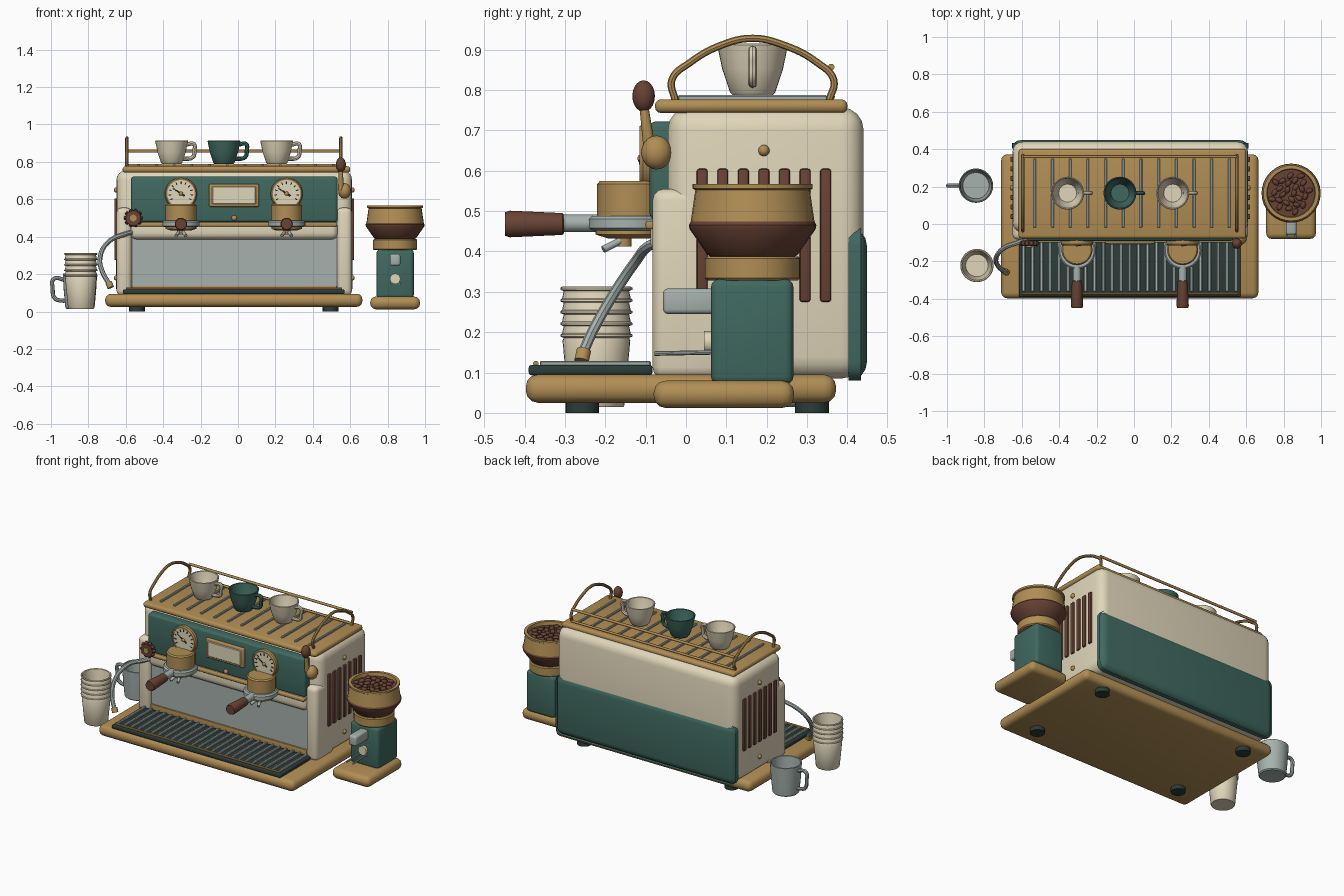
import bpy, bmesh, math, random
from mathutils import Vector

if "Cube" in bpy.data.objects:
    bpy.data.objects.remove(bpy.data.objects["Cube"])

random.seed(4)


def material(name, r, g, b):
    m = bpy.data.materials.new(name)
    m.diffuse_color = (r, g, b, 1)
    m.use_nodes = True
    m.node_tree.nodes["Principled BSDF"].inputs["Base Color"].default_value = m.diffuse_color
    return m


CREAM = material("cream", .75, .67, .49)
GOLD = material("brass", .44, .27, .09)
GREEN = material("green", .05, .14, .115)
BROWN = material("wood", .14, .055, .035)
STEEL = material("steel", .38, .44, .42)
DARK = material("dark", .025, .045, .04)


def add(name, bm, mat, loc=(0, 0, 0), rot=(0, 0, 0)):
    bmesh.ops.recalc_face_normals(bm, faces=bm.faces)
    me = bpy.data.meshes.new(name)
    bm.to_mesh(me)
    bm.free()
    me.materials.append(mat)
    ob = bpy.data.objects.new(name, me)
    ob.location, ob.rotation_euler = loc, rot
    bpy.context.collection.objects.link(ob)
    return ob


def box(name, x, y, z, mat, bevel=0, seg=3):
    bm = bmesh.new()
    bmesh.ops.create_cube(bm, size=1)
    for v in bm.verts:
        v.co = [r[0] + (c + .5) * (r[1] - r[0]) for r, c in zip((x, y, z), v.co)]
    if bevel:
        bmesh.ops.bevel(bm, geom=bm.edges[:], offset=bevel, segments=seg, profile=.5, affect='EDGES')
    return add(name, bm, mat)


def lathe(name, profile, loc, mat, rot=(0, 0, 0), seg=32):
    """Spin (radius, height) points about z; open ends are closed on the axis."""
    bm = bmesh.new()
    pts = [(0, profile[0][1])] + list(profile) + [(0, profile[-1][1])]
    vs = [bm.verts.new((r, 0, h)) for r, h in pts]
    es = [bm.edges.new(p) for p in zip(vs, vs[1:])]
    bmesh.ops.spin(bm, geom=vs + es, cent=(0, 0, 0), axis=(0, 0, 1), angle=2 * math.pi, steps=seg)
    bmesh.ops.remove_doubles(bm, verts=bm.verts, dist=1e-5)
    return add(name, bm, mat, loc, rot)


def rod(name, a, b, r1, mat, r2=None, seg=20):
    a, b = Vector(a), Vector(b)
    d = b - a
    return lathe(name, [(r1, 0), (r1 if r2 is None else r2, d.length)], a, mat,
                 d.to_track_quat('Z', 'Y').to_euler(), seg)


def ball(name, loc, size, mat, rot=(0, 0, 0), seg=16):
    bm = bmesh.new()
    bmesh.ops.create_uvsphere(bm, u_segments=seg, v_segments=seg // 2 + 2, radius=1)
    bmesh.ops.scale(bm, vec=size, verts=bm.verts)
    return add(name, bm, mat, loc, rot)


def tube(name, pts, r, mat):
    cu = bpy.data.curves.new(name, 'CURVE')
    cu.dimensions, cu.bevel_depth, cu.bevel_resolution = '3D', r, 2
    cu.resolution_u, cu.use_fill_caps = 6, True
    sp = cu.splines.new('BEZIER')
    sp.bezier_points.add(len(pts) - 1)
    for bp, p in zip(sp.bezier_points, pts):
        bp.co, bp.handle_left_type, bp.handle_right_type = p, 'AUTO', 'AUTO'
    tmp = bpy.data.objects.new(name + "_curve", cu)
    bpy.context.collection.objects.link(tmp)
    bpy.context.view_layer.update()
    me = bpy.data.meshes.new_from_object(tmp)
    bpy.data.objects.remove(tmp)
    ob = bpy.data.objects.new(name, me)
    me.materials.clear()
    me.materials.append(mat)
    bpy.context.collection.objects.link(ob)


FRONT = (math.pi / 2, 0, 0)  # lathe axis pointing to -y

# base and feet
box("base", (-.71, .665), (-.397, .372), (.025, .095), GOLD, .03)
for x in (-.54, .495):
    for y in (-.257, .312):
        rod("foot", (x, y, 0), (x, y, .04), .042, DARK)

# body, cheeks, rear panel, splash plate
box("body", (-.65, .61), (-.045, .44), (.085, .757), CREAM, .055, 4)
for x in ((-.65, -.568), (.528, .61)):
    box("cheek", x, (-.083, .1), (.085, .555), CREAM, .028)
box("rear_panel", (-.652, .612), (.388, .448), (.08, .46), GREEN, .045, 4)
box("splash_plate", (-.568, .528), (-.055, 0), (.09, .41), STEEL)
box("splash_trim", (-.568, .528), (-.065, -.04), (.09, .137), GOLD, .004)
box("head_lip", (-.575, .535), (-.088, .06), (.385, .49), CREAM, .035, 4)
box("head_trim", (-.57, .53), (-.1, -.05), (.455, .476), GOLD, .006)
box("front_panel", (-.572, .532), (-.09, 0), (.478, .722), GREEN, .015)

# drip tray
box("drip_tray", (-.615, .57), (-.39, -.083), (.093, .119), DARK, .008)
for i in range(25):
    x = -.59 + i * 1.135 / 24
    box("tray_slat", (x - .008, x + .008), (-.362, -.087), (.115, .129), STEEL, .003, 1)
rod("tray_rail", (-.6, -.372, .122), (.555, -.372, .122), .007, GOLD, seg=10)

# warming deck, slats and rail
box("warming_deck", (-.617, .6), (-.077, .4), (.743, .777), GOLD, .015)
for i in range(12):
    x = -.53 + i * 1.04 / 11
    box("deck_slat", (x - .007, x + .007), (-.02, .35), (.772, .787), STEEL, .003, 1)
arch = [(-.027, .775), (-.035, .825), (.01, .868), (.09, .912), (.165, .928), (.24, .912),
        (.325, .868), (.366, .825), (.355, .775)]
for x in (-.594, .55):
    tube("rail_arch", [(x, y, z) for y, z in arch], .009, GOLD)
rod("rear_rail", (-.594, .36, .857), (.55, .36, .857), .008, GOLD, seg=12)
rod("deck_edge_bar", (-.594, .362, .783), (.55, .362, .783), .007, GOLD, seg=12)

# side vents and screws
for side, x in ((-1, -.65), (1, .61)):
    for i in range(7):
        y = .04 + i * .051
        box("side_vent", (x - .011, x + .011), (y - .0135, y + .0135), (.275, .605), BROWN, .006, 2)
    for z in (.65, .18):
        ball("side_screw", (x, .193, z), (.014, .014, .014), GOLD)

# gauges, groups and portafilters
for gx in (-.305, .26):
    lathe("gauge_rim", [(.086, 0), (.086, .022), (.08, .03), (.073, .03), (.073, .02)],
          (gx, -.085, .63), GOLD, FRONT)
    lathe("gauge_face", [(.074, 0), (.074, .024)], (gx, -.085, .63), CREAM, FRONT)
    for k in range(11):
        a = math.radians(-30 + k * 24)
        c, s = math.cos(a), math.sin(a)
        rod("gauge_tick", (gx + .052 * c, -.11, .63 + .052 * s),
            (gx + .066 * c, -.11, .63 + .066 * s), .003, DARK, seg=6)
    rod("gauge_needle", (gx + .02, -.112, .618), (gx - .045, -.112, .66), .005, DARK, .002, 8)
    ball("gauge_hub", (gx, -.112, .63), (.011, .008, .011), GOLD)
    lathe("group_head", [(.075, .47), (.083, .48), (.083, .567), (.076, .575)], (gx, -.137, 0), GOLD)
    lathe("group_ring", [(.09, .452), (.1, .458), (.1, .48), (.092, .488)], (gx, -.142, 0), STEEL)
    lathe("filter_basket", [(.05, .432), (.082, .442), (.082, .455)], (gx, -.142, 0), GOLD)
    rod("portafilter_neck", (gx, -.2, .47), (gx, -.31, .47), .022, STEEL)
    lathe("portafilter_handle", [(.022, 0), (.027, .004), (.033, .135), (.029, .147)],
          (gx, -.302, .468), BROWN, FRONT)
    rod("spout_block", (gx, -.155, .412), (gx, -.155, .445), .02, GOLD)
    for s in (-1, 1):
        rod("spout", (gx + s * .01, -.16, .428), (gx + s * .026, -.205, .405), .009, STEEL, seg=12)

# blank name plate and button
box("plate_frame", (-.155, .112), (-.105, -.08), (.56, .683), GOLD, .007)
box("plate_face", (-.138, .095), (-.11, -.09), (.575, .668), CREAM, .003, 1)
ball("brew_button", (-.02, -.092, .5), (.015, .012, .015), GOLD)

# steam knob and wand
rod("steam_stem", (-.56, -.05, .5), (-.56, -.125, .5), .018, GOLD)
rod("steam_knob", (-.56, -.088, .5), (-.56, -.118, .5), .04, BROWN)
for k in range(10):
    a = k * math.tau / 10
    ball("knob_lobe", (-.56 + .04 * math.cos(a), -.103, .5 + .04 * math.sin(a)),
         (.011, .016, .011), BROWN, seg=8)
tube("steam_wand", [(-.56, -.06, .425), (-.6, -.09, .415), (-.69, -.125, .375), (-.738, -.185, .285),
                    (-.722, -.23, .205), (-.69, -.255, .15)], .013, STEEL)
rod("wand_tip", (-.692, -.253, .155), (-.68, -.259, .128), .018, GOLD)

# lever
ball("lever_hub", (.57, -.073, .645), (.034, .038, .042), GOLD)
rod("lever_arm", (.55, -.09, .65), (.55, -.105, .765), .015, GOLD, .011)
ball("lever_knob", (.55, -.105, .785), (.027, .028, .039), BROWN)


# cups
def cup(name, x, y, z, r0, r1, h, mat, side, reach):
    t = .008
    lathe(name, [(r0 - .006, 0), (r0, .006), (r0 + (r1 - r0) * .6, h * .5), (r1, h - .003), (r1 - .004, h),
                 (r1 - t, h - .003), (r0 + (r1 - r0) * .6 - t, h * .5), (r0 - t, .014)], (x, y, z), mat)
    path = [(r1 * .88, .82), (reach * .9, .84), (reach - .01, .58), (reach * .86, .3), (r0 * 1.02, .22)]
    tube(name + "_handle", [(x + side * px, y, z + h * pz) for px, pz in path], .011, mat)


for x, m in ((-.355, CREAM), (-.075, GREEN), (.207, CREAM)):
    cup("espresso_cup", x, .165, .788, .056, .088, .127, m, 1, .132)
cup("steel_mug", -.845, .205, .014, .078, .092, .19, STEEL, -1, .156)

# stacked takeaway cups
stack = [(.066, 0), (.069, .004), (.084, .165)]
for k in range(5):
    z = .172 + k * .029
    stack += [(.081, z), (.089, z + .003), (.089, z + .008), (.085, z + .011)]
stack += [(.079, .297), (.06, .17)]
lathe("takeaway_cups", stack, (-.84, -.222, .014), CREAM)

# grinder
GX, GY = .84, .165
box("grinder_base", (.707, .973), (-.08, .268), (.012, .08), GOLD, .03)
box("grinder_body", (.74, .94), (.062, .266), (.07, .332), GREEN, .02)
lathe("grinder_collar", [(.112, .328), (.118, .334), (.118, .382), (.112, .388)], (GX, GY, 0), GOLD)
lathe("hopper_cone", [(.1, .385), (.112, .392), (.156, .455), (.158, .465), (.15, .48)], (GX, GY, 0), BROWN)
lathe("hopper_bowl", [(.155, .462), (.142, .552), (.149, .556), (.149, .567), (.13, .567), (.126, .54)],
      (GX, GY, 0), GOLD)
lathe("bean_bed", [(.127, .53), (.127, .545)], (GX, GY, 0), BROWN)
for k in range(26):
    r, a = .108 * math.sqrt((k + .5) / 26), k * 2.4
    ball("coffee_bean", (GX + r * math.cos(a), GY + r * math.sin(a), .55), (.021, .014, .012), BROWN,
         (random.uniform(-.3, .3), random.uniform(-.3, .3), random.uniform(0, 3.1)), 10)
box("grinder_chute", (.812, .868), (-.057, .08), (.245, .308), STEEL, .012)
rod("grinder_button", (GX, .07, .175), (GX, .045, .175), .028, CREAM)
for s in (-1, 1):
    rod("grinder_fork", (GX + s * .022, .07, .15), (GX + s * .022, -.078, .147), .006, STEEL, seg=10)

# shading
bpy.ops.object.select_all(action='SELECT')
bpy.context.view_layer.objects.active = bpy.context.collection.objects[0]
bpy.ops.object.shade_smooth_by_angle(angle=math.radians(35))
